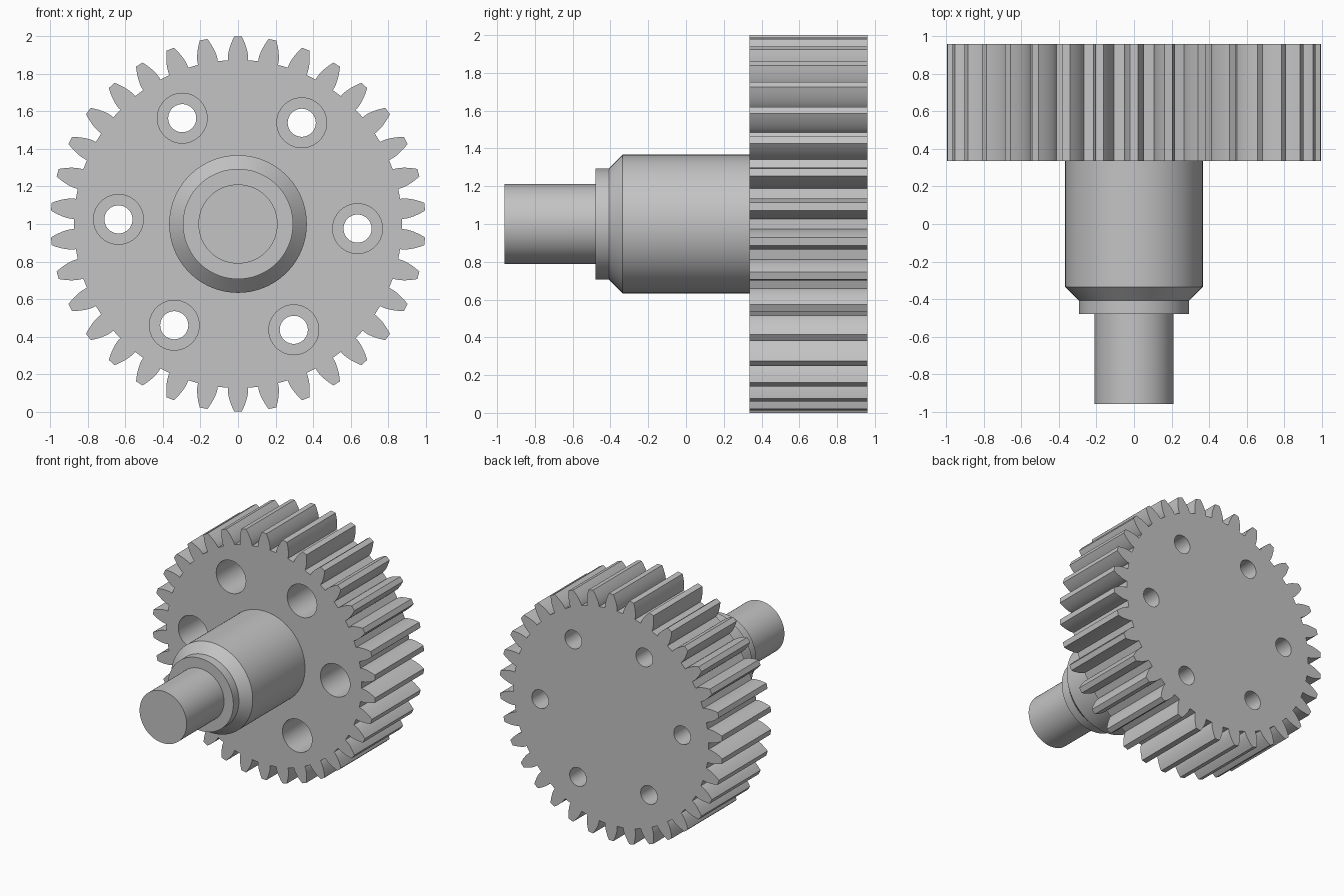
import bpy
import bmesh
from math import pi, sin, cos, acos, tan, radians

if "Cube" in bpy.data.objects:
    bpy.data.objects.remove(bpy.data.objects["Cube"])

CENTRE_Z = 1.0
GEAR_FRONT, GEAR_BACK = 0.335, 0.96

# Material
steel = bpy.data.materials.new("plain grey metal")
steel.use_nodes = True
grey = (0.55, 0.55, 0.55, 1)
steel.diffuse_color = grey
steel.node_tree.nodes["Principled BSDF"].inputs["Base Color"].default_value = grey


def finish(name, bm):
    bmesh.ops.recalc_face_normals(bm, faces=bm.faces)
    mesh = bpy.data.meshes.new(name)
    bm.to_mesh(mesh)
    bm.free()
    mesh.materials.append(steel)
    obj = bpy.data.objects.new(name, mesh)
    bpy.context.collection.objects.link(obj)
    return obj


def loft(bm, rings):
    """Skin closed rings of points and cap both ends."""
    loops = [[bm.verts.new(p) for p in ring] for ring in rings]
    n = len(loops[0])
    for a, b in zip(loops, loops[1:]):
        for i in range(n):
            j = (i + 1) % n
            bm.faces.new((a[i], a[j], b[j], b[i]))
    bm.faces.new(loops[0])
    bm.faces.new(loops[-1])


def turned(bm, profile, cx, cz, segments):
    """Turn (radius, y) pairs about an axis along y."""
    turns = [2 * pi * i / segments for i in range(segments)]
    loft(bm, [[(cx + r * cos(a), y, cz + r * sin(a)) for a in turns]
              for r, y in profile])


def smooth(obj):
    bpy.ops.object.select_all(action="DESELECT")
    obj.select_set(True)
    bpy.context.view_layer.objects.active = obj
    bpy.ops.object.shade_smooth_by_angle(angle=radians(20))


# Gear outline: involute teeth
TEETH = 34
module = 2 / (TEETH + 2)
pitch_r = module * TEETH / 2
root_r = pitch_r - 1.25 * module
base_r = pitch_r * cos(radians(20))


def involute(r):
    phi = acos(min(1, base_r / r))
    return tan(phi) - phi


def half_angle(r):
    return pi / (2 * TEETH) + involute(pitch_r) - involute(max(r, base_r))


flank = [root_r] + [base_r + (1 - base_r) * i / 6 for i in range(7)]
outline = []
for t in range(TEETH):
    mid = pi / 2 + 2 * pi * t / TEETH
    outline += [(r, mid - half_angle(r)) for r in flank]
    outline += [(r, mid + half_angle(r)) for r in reversed(flank)]

bm = bmesh.new()
loft(bm, [[(r * cos(a), y, CENTRE_Z + r * sin(a)) for r, a in outline]
          for y in (GEAR_FRONT, GEAR_BACK)])
gear = finish("gear_wheel", bm)

# Counterbored bolt holes, cut from the gear
bm = bmesh.new()
for k in range(6):
    a = radians(60 * k - 2.2)
    turned(bm, [(0.133, 0.25), (0.133, 0.74), (0.075, 0.74), (0.075, 1.05)],
           0.638 * cos(a), CENTRE_Z + 0.638 * sin(a), 40)
cutter = finish("bolt_hole_cutter", bm)
cutter.hide_render = True

cut = gear.modifiers.new("bolt holes", "BOOLEAN")
cut.operation = "DIFFERENCE"
cut.solver = "EXACT"
cut.object = cutter
bpy.context.view_layer.objects.active = gear
bpy.ops.object.modifier_apply(modifier=cut.name)
bpy.data.objects.remove(cutter)
smooth(gear)

# Stepped shaft: hub, chamfer, collar and journal
bm = bmesh.new()
turned(bm, [(0.367, GEAR_FRONT + 0.01), (0.367, -0.335), (0.294, -0.408),
            (0.294, -0.48), (0.211, -0.48), (0.211, -0.96)], 0, CENTRE_Z, 96)
smooth(finish("stepped_shaft", bm))
